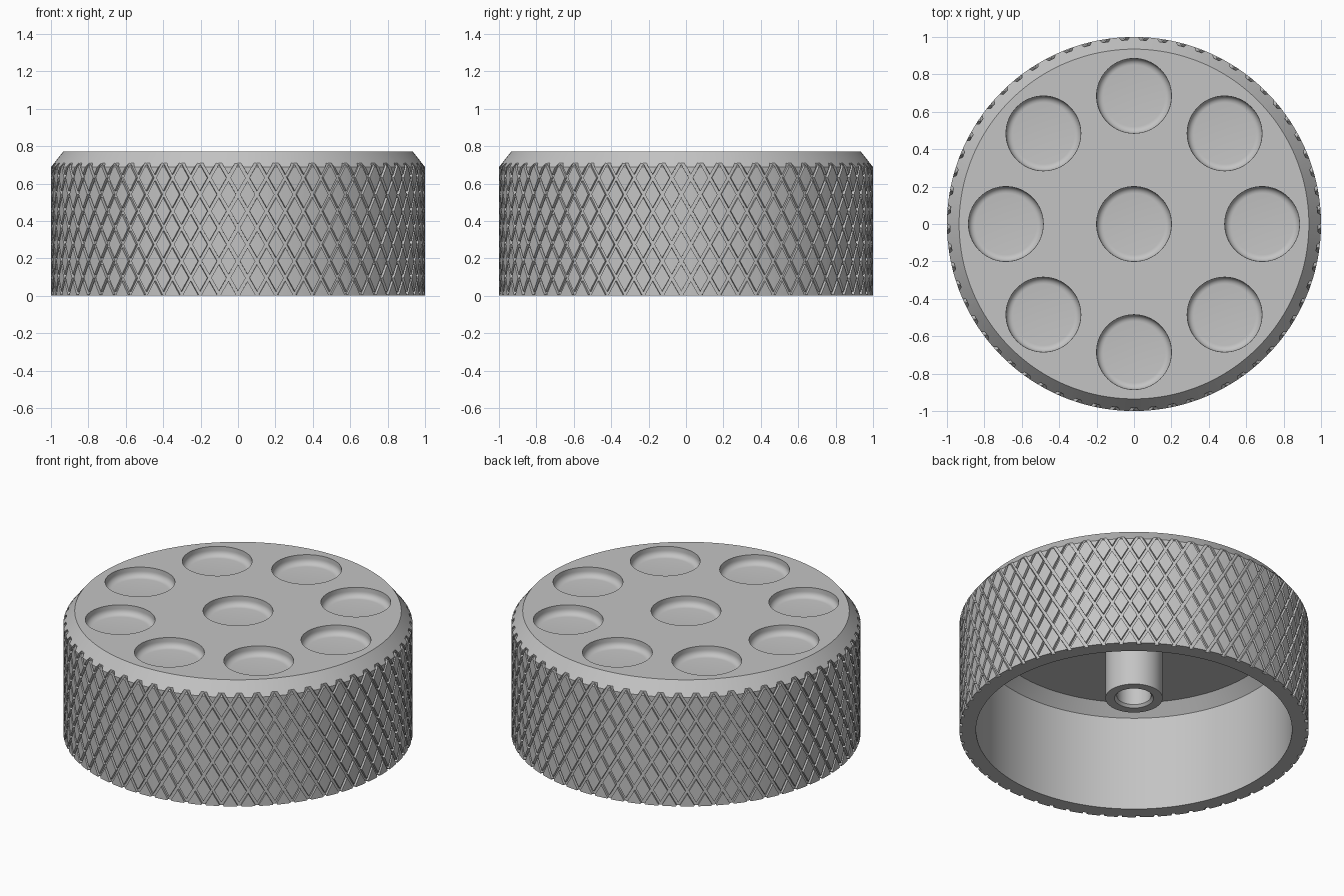
import bpy, bmesh
from math import pi, sin, cos, tan, radians

if "Cube" in bpy.data.objects:
    bpy.data.objects.remove(bpy.data.objects["Cube"])

GROOVES = 61
LEAN = tan(radians(30))
TOP = 0.77


def make_object(name, bm):
    bmesh.ops.recalc_face_normals(bm, faces=bm.faces)
    mesh = bpy.data.meshes.new(name)
    bm.to_mesh(mesh)
    bm.free()
    obj = bpy.data.objects.new(name, mesh)
    bpy.context.collection.objects.link(obj)
    return obj


def lathe(bm, profile, steps, centre=(0, 0, 0)):
    """Spin a radius/height profile about a vertical axis."""
    verts = [bm.verts.new((centre[0] + r, centre[1], centre[2] + z)) for r, z in profile]
    edges = [bm.edges.new(pair) for pair in zip(verts, verts[1:])]
    bmesh.ops.spin(bm, geom=verts + edges, cent=centre, axis=(0, 0, 1),
                   angle=2 * pi, steps=steps, use_merge=True)
    bmesh.ops.remove_doubles(bm, verts=bm.verts, dist=1e-5)


def groove_cutter(name, hand):
    """All knurling grooves that lean to one side, meeting the other set near the top."""
    bm = bmesh.new()
    half, inner, outer, steps = 0.01, 0.984, 1.03, 10
    for i in range(GROOVES):
        start = -pi / 2 + 2 * pi * i / GROOVES
        rings = []
        for s in range(steps + 1):
            z = -0.03 + 0.79 * s / steps
            a = start + hand * LEAN * (z - 0.72)
            rings.append([bm.verts.new((r * cos(a + d), r * sin(a + d), z))
                          for r, d in ((inner, -half), (outer, -half),
                                       (outer, half), (inner, half))])
        for low, high in zip(rings, rings[1:]):
            for k in range(4):
                n = (k + 1) % 4
                bm.faces.new((low[k], low[n], high[n], high[k]))
        bm.faces.new(rings[0])
        bm.faces.new(rings[-1])
    return make_object(name, bm)


def dish_cutter():
    """Round finger dishes with a filleted floor."""
    bm = bmesh.new()
    depth, radius, fillet = 0.06, 0.2, 0.035
    profile = [(0, -depth)]
    for k in range(7):
        a = pi / 2 * k / 6
        profile.append((radius - fillet + fillet * sin(a),
                        -depth + fillet - fillet * cos(a)))
    profile += [(radius, 0.05), (0, 0.05)]
    lathe(bm, profile, 64, (0, 0, TOP))
    for i in range(8):
        a = pi / 4 * i
        lathe(bm, profile, 64, (0.685 * cos(a), 0.685 * sin(a), TOP))
    return make_object("dish_cutter", bm)


# Hollow knob body with chamfered rim and a central shaft socket
bm = bmesh.new()
lathe(bm, [(0, TOP), (0.935, TOP), (1, 0.688), (1, 0),
           (0.905, 0), (0.905, 0.6), (0.84, 0.665), (0.164, 0.665),
           (0.164, 0.21), (0.112, 0.21), (0.098, 0.225), (0.098, 0.6), (0, 0.6)], 192)
knob = make_object("knob_body", bm)

# Cut the dishes and the crossed knurling
bpy.context.view_layer.objects.active = knob
knob.select_set(True)
for cutter in (dish_cutter(), groove_cutter("right_grooves", 1),
               groove_cutter("left_grooves", -1)):
    cutter.hide_render = True
    mod = knob.modifiers.new(cutter.name, 'BOOLEAN')
    mod.operation = 'DIFFERENCE'
    mod.solver = 'MANIFOLD'
    mod.object = cutter
    bpy.ops.object.modifier_apply(modifier=mod.name)
    bpy.data.objects.remove(cutter)

# Plain grey finish
grey = bpy.data.materials.new("light_grey")
grey.use_nodes = True
colour = (0.55, 0.55, 0.55, 1)
grey.diffuse_color = colour
grey.node_tree.nodes["Principled BSDF"].inputs["Base Color"].default_value = colour
knob.data.materials.clear()
knob.data.materials.append(grey)
for face in knob.data.polygons:
    face.material_index = 0
bpy.ops.object.shade_smooth_by_angle(angle=radians(25))
